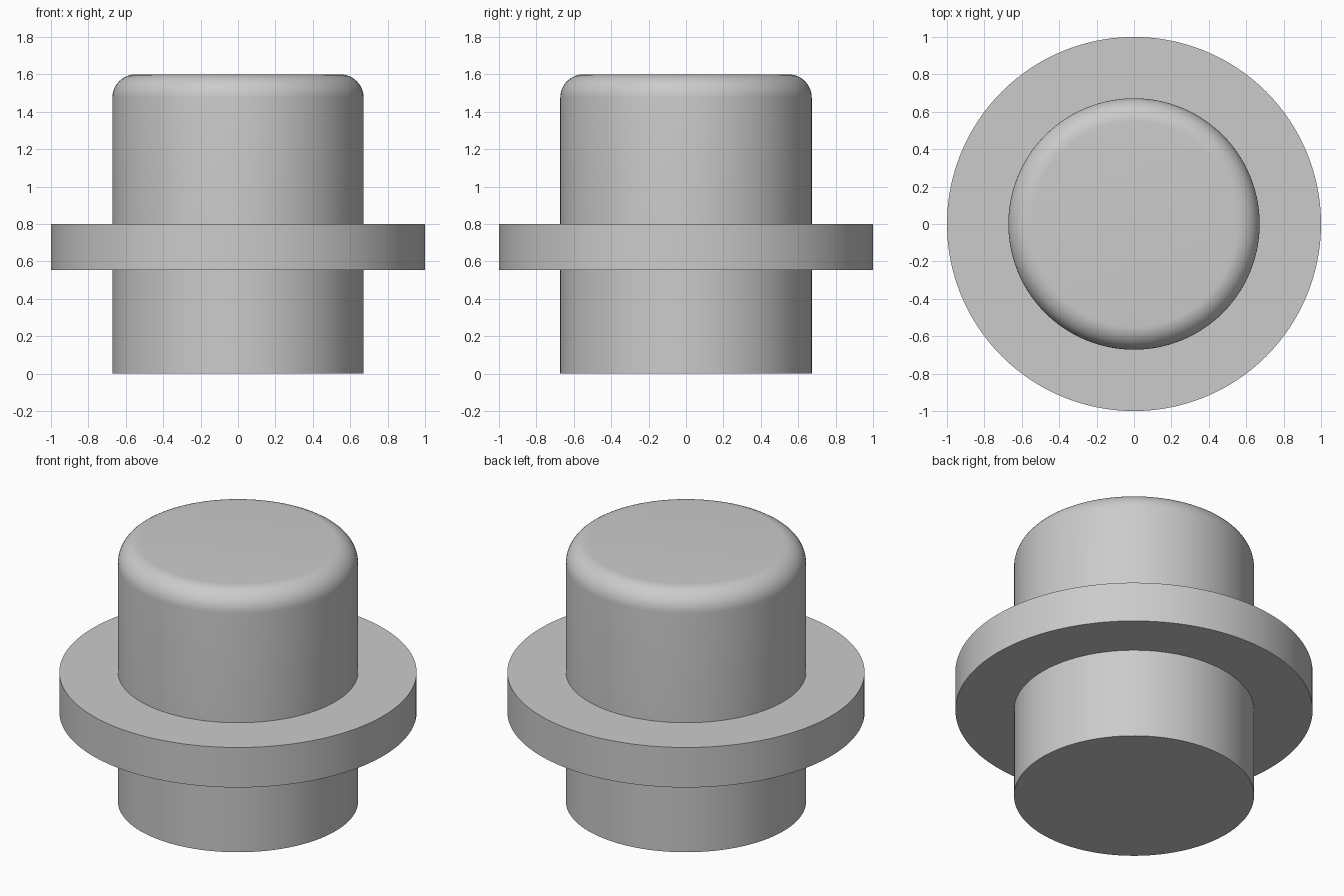
import bpy
import bmesh
from math import pi, sin, cos, radians

default = bpy.data.objects.get("Cube")
if default:
    bpy.data.objects.remove(default, do_unlink=True)

SEGMENTS = 128
BODY_R, FLANGE_R = 0.672, 1.0
FLANGE_LOW, FLANGE_HIGH, TOP = 0.553, 0.8, 1.6
FILLET, FILLET_STEPS = 0.125, 12

# Plain grey finish
grey = bpy.data.materials.new("light grey")
grey.use_nodes = True
colour = (0.6, 0.6, 0.6, 1)
grey.diffuse_color = colour
grey.node_tree.nodes["Principled BSDF"].inputs["Base Color"].default_value = colour


def turned_part(name, profile):
    """Revolve (radius, height) points into a solid, with flat end caps."""
    bm = bmesh.new()
    rings = []
    for r, z in profile:
        rings.append([bm.verts.new((r * cos(a), r * sin(a), z))
                      for a in (2 * pi * i / SEGMENTS for i in range(SEGMENTS))])
    for low, high in zip(rings, rings[1:]):
        for i in range(SEGMENTS):
            j = (i + 1) % SEGMENTS
            bm.faces.new((low[i], low[j], high[j], high[i]))
    bm.faces.new(rings[0][::-1])
    bm.faces.new(rings[-1])
    mesh = bpy.data.meshes.new(name)
    bm.to_mesh(mesh)
    bm.free()
    mesh.materials.append(grey)
    obj = bpy.data.objects.new(name, mesh)
    bpy.context.collection.objects.link(obj)
    bpy.ops.object.select_all(action="DESELECT")
    obj.select_set(True)
    bpy.context.view_layer.objects.active = obj
    bpy.ops.object.shade_smooth_by_angle(angle=radians(30))
    return obj


# One stepped solid: lower shank, flange, upper body, rounded top rim
rim = [(BODY_R - FILLET + FILLET * cos(a), TOP - FILLET + FILLET * sin(a))
       for a in (pi / 2 * i / FILLET_STEPS for i in range(FILLET_STEPS + 1))]
turned_part("flanged_plug", [
    (BODY_R, 0),
    (BODY_R, FLANGE_LOW),
    (FLANGE_R, FLANGE_LOW),
    (FLANGE_R, FLANGE_HIGH),
    (BODY_R, FLANGE_HIGH),
] + rim)
